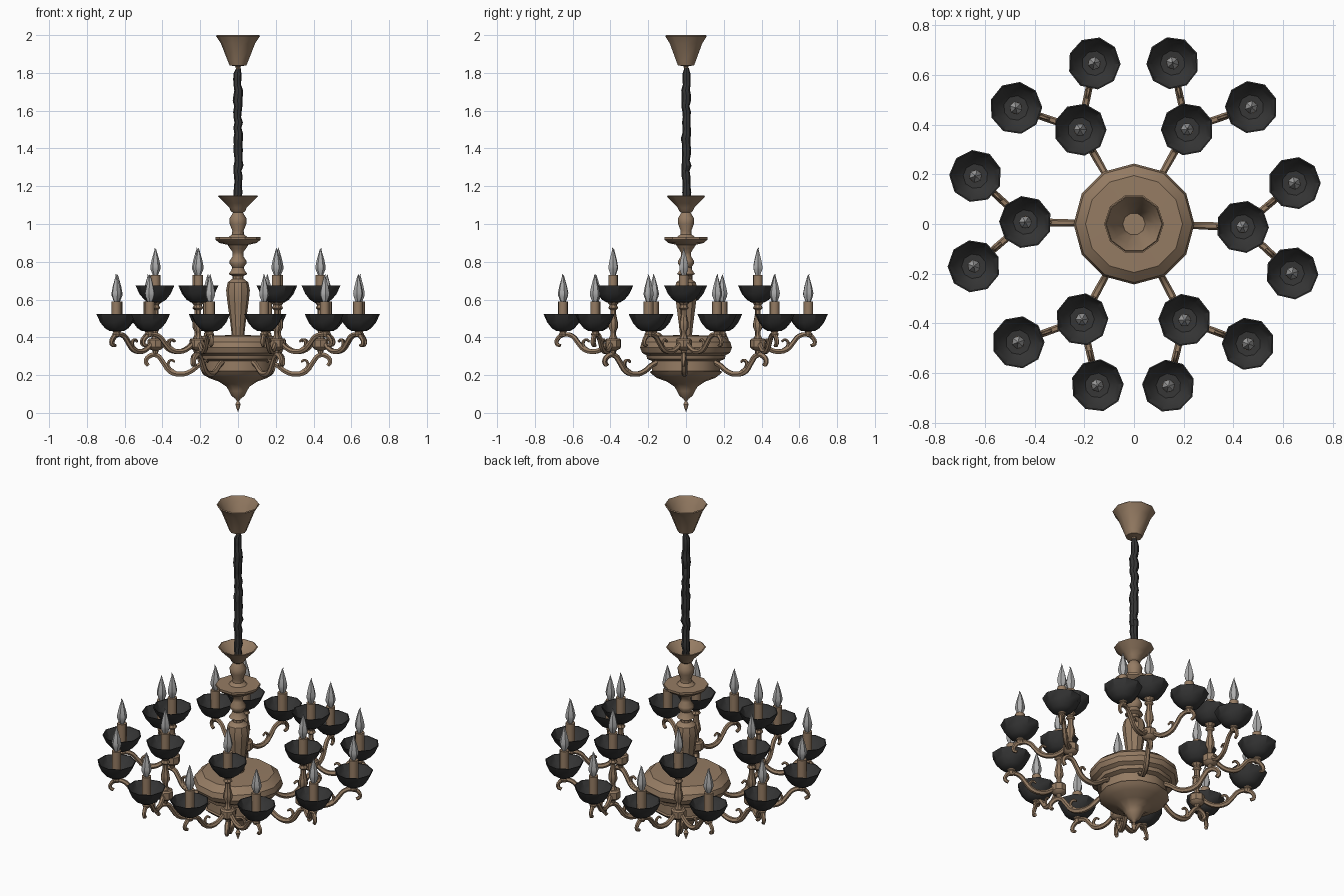
import bpy, bmesh, math, random
from mathutils import Vector, Matrix

if "Cube" in bpy.data.objects:
    bpy.data.objects.remove(bpy.data.objects["Cube"])

random.seed(4)


def material(name, rgb):
    m = bpy.data.materials.new(name)
    m.diffuse_color = (*rgb, 1)
    m.use_nodes = True
    m.node_tree.nodes["Principled BSDF"].inputs["Base Color"].default_value = m.diffuse_color
    return m


BRONZE = material("bronze", (0.30, 0.20, 0.125))
BLACK = material("black metal", (0.036, 0.036, 0.036))
GLASS = material("frosted glass", (0.42, 0.42, 0.42))


def finish(ob, mat, angle=35):
    ob.data.materials.clear()
    ob.data.materials.append(mat)
    bpy.ops.object.select_all(action='DESELECT')
    ob.select_set(True)
    bpy.context.view_layer.objects.active = ob
    bpy.ops.object.shade_smooth_by_angle(angle=math.radians(angle))
    return ob


def lathe(name, profile, sides, mat, wobble=0.0, bend=0.0, angle=35):
    """Revolve (radius, z) points; wobble jitters rings, bend shifts the last ring."""
    bm = bmesh.new()
    rings = []
    for i, (r, z) in enumerate(profile):
        dx, dy = random.uniform(-wobble, wobble), random.uniform(-wobble, wobble)
        dx += bend if i == len(profile) - 1 else 0
        if r == 0:
            rings.append([bm.verts.new((dx, dy, z))] * sides)
            continue
        rings.append([bm.verts.new((dx + r * math.cos(a), dy + r * math.sin(a), z))
                      for a in (2 * math.pi * k / sides for k in range(sides))])
    for lo, hi in zip(rings, rings[1:]):
        for k in range(sides):
            j = (k + 1) % sides
            quad = list(dict.fromkeys((lo[k], lo[j], hi[j], hi[k])))
            if len(quad) > 2:
                bm.faces.new(quad)
    bmesh.ops.recalc_face_normals(bm, faces=bm.faces)
    me = bpy.data.meshes.new(name)
    bm.to_mesh(me)
    bm.free()
    ob = bpy.data.objects.new(name, me)
    bpy.context.collection.objects.link(ob)
    return finish(ob, mat, angle)


def scroll(name, points, radius):
    """Tube through (distance, z, thickness) points in the xz plane."""
    cu = bpy.data.curves.new(name, 'CURVE')
    cu.dimensions = '3D'
    cu.bevel_depth = radius
    cu.bevel_resolution = 1
    cu.resolution_u = 3
    cu.use_fill_caps = True
    sp = cu.splines.new('BEZIER')
    sp.bezier_points.add(len(points) - 1)
    for p, (d, z, t) in zip(sp.bezier_points, points):
        p.co = (d, 0, z)
        p.radius = t
        p.handle_left_type = p.handle_right_type = 'AUTO'
    ob = bpy.data.objects.new(name, cu)
    bpy.context.collection.objects.link(ob)
    bpy.ops.object.select_all(action='DESELECT')
    ob.select_set(True)
    bpy.context.view_layer.objects.active = ob
    bpy.ops.object.convert(target='MESH')
    return finish(bpy.context.object, BRONZE, 50)


# Central bowl with drop finial
lathe("bowl", [(0, 0.005), (0.008, 0.025), (0.014, 0.045), (0.006, 0.062), (0.014, 0.075),
               (0.035, 0.09), (0.047, 0.115), (0.062, 0.14), (0.10, 0.165), (0.155, 0.185),
               (0.18, 0.205), (0.192, 0.218), (0.18, 0.222), (0.18, 0.275), (0.205, 0.285),
               (0.21, 0.305), (0.232, 0.318), (0.243, 0.345), (0.235, 0.375),
               (0.195, 0.408), (0.03, 0.412)], 12, BRONZE)

# Turned column, drip tray and open cup
lathe("column", [(0.033, 0.41), (0.04, 0.47), (0.058, 0.60), (0.063, 0.65), (0.055, 0.69),
                 (0.03, 0.71), (0.03, 0.725), (0.05, 0.735), (0.035, 0.755), (0.03, 0.77),
                 (0.044, 0.79), (0.044, 0.805), (0.028, 0.83), (0.028, 0.85), (0.042, 0.87),
                 (0.055, 0.89), (0.10, 0.90), (0.12, 0.918), (0.12, 0.93), (0.05, 0.93),
                 (0.032, 0.945), (0.03, 0.965), (0.044, 1.0), (0.045, 1.03), (0.026, 1.06),
                 (0.038, 1.068), (0.045, 1.085), (0.07, 1.11), (0.108, 1.148),
                 (0.102, 1.15), (0.065, 1.115), (0.0, 1.085)], 10, BRONZE)

# Wrinkled chain sleeve
lathe("chain_sleeve", [(0.016, 1.085)] +
      [(random.uniform(0.02, 0.026), 1.11 + 0.0285 * i) for i in range(25)] +
      [(0.012, 1.825)], 8, BLACK, wobble=0.004)

# Ceiling canopy, open on top
lathe("ceiling_canopy", [(0.008, 1.81), (0.014, 1.835), (0.045, 1.84), (0.055, 1.865),
                         (0.09, 1.955), (0.116, 1.995), (0.112, 2.0), (0.086, 1.957),
                         (0.045, 1.85), (0, 1.85)], 10, BRONZE)

# Master parts of a light, origin at the cup bottom
cup = lathe("cup", [(0, 0), (0.035, 0.0), (0.06, 0.015), (0.085, 0.045), (0.106, 0.09),
                    (0.101, 0.09), (0.08, 0.05), (0.05, 0.022), (0, 0.018)], 9, BLACK)
upper_candle = lathe("upper_candle", [(0.026, 0.015), (0.026, 0.145), (0, 0.145)], 8, BRONZE, angle=50)
lower_candle = lathe("lower_candle", [(0.026, 0.015), (0.026, 0.157), (0, 0.157)], 8, BRONZE, angle=50)
bulb = lathe("bulb", [(0.014, 0), (0.026, 0.03), (0.027, 0.045), (0.020, 0.08),
                      (0.010, 0.115), (0.004, 0.135), (0, 0.147)], 6, GLASS, bend=0.007)

# Master parts of an arm: hub with drop, baluster, short stem, scrolls
hub = lathe("hub", [(0, 0.29), (0.012, 0.31), (0.016, 0.33), (0.034, 0.338), (0.042, 0.348),
                    (0.042, 0.385), (0.034, 0.394), (0, 0.396)], 8, BRONZE)
post = lathe("post", [(0.026, 0.39), (0.015, 0.41), (0.014, 0.43), (0.026, 0.455), (0.024, 0.48),
                      (0.015, 0.52), (0.015, 0.545), (0.026, 0.555), (0.018, 0.57),
                      (0.034, 0.59)], 8, BRONZE)
stem = lathe("stem", [(0.018, 0.405), (0.022, 0.418), (0.015, 0.428), (0.034, 0.443)], 8, BRONZE)
arm = scroll("arm", [(0.17, 0.27, 1), (0.21, 0.25, 1), (0.25, 0.22, 1), (0.30, 0.205, 1.1),
                     (0.36, 0.22, 1.1), (0.395, 0.265, 1), (0.43, 0.305, 1), (0.47, 0.30, 1),
                     (0.488, 0.27, 0.9), (0.475, 0.25, 0.8)], 0.014)
arm_leaf = scroll("arm_leaf", [(0.33, 0.21, 1), (0.37, 0.25, 0.9), (0.355, 0.28, 0.7),
                               (0.335, 0.27, 0.6)], 0.011)
branch = scroll("branch", [(0.03, 0.365, 1), (0.06, 0.34, 1), (0.10, 0.325, 1.1),
                           (0.155, 0.335, 1.1), (0.19, 0.37, 1), (0.22, 0.405, 1),
                           (0.265, 0.415, 1), (0.30, 0.395, 0.9), (0.307, 0.365, 0.8),
                           (0.288, 0.355, 0.7)], 0.013)
branch_leaf = scroll("branch_leaf", [(0.13, 0.328, 1), (0.165, 0.36, 0.9), (0.15, 0.388, 0.7),
                                     (0.13, 0.378, 0.6)], 0.010)
masters = [cup, upper_candle, lower_candle, bulb, hub, post, stem, arm, arm_leaf, branch, branch_leaf]


def place(master, x, y, z=0.0, turn=0.0):
    ob = bpy.data.objects.new(master.name, master.data)
    ob.matrix_world = Matrix.Translation((x, y, z)) @ Matrix.Rotation(turn, 4, 'Z')
    bpy.context.collection.objects.link(ob)


def polar(r, a):
    return Vector((r * math.cos(a), r * math.sin(a)))


def light(pos, z, candle, candle_top, turn):
    place(cup, *pos, z, turn)
    place(candle, *pos, z, turn)
    place(bulb, *pos, z + candle_top, turn)


# Six arms, each with one raised light and two branch lights
for degrees in (-1.5, 60.7, 119.7, 179.0, 241.4, 297.8):
    a = math.radians(degrees)
    centre = polar(0.437, a)
    place(arm, 0, 0, 0, a)
    place(arm_leaf, 0, 0, 0, a)
    place(hub, *centre, 0, a)
    place(post, *centre, 0, a)
    light(centre, 0.585, upper_candle, 0.145, a)
    for side in (-1, 1):
        tip = polar(0.666, a + side * math.radians(15.8))
        out = tip - centre
        turn = math.atan2(out.y, out.x)
        place(branch, *centre, 0, turn)
        place(branch_leaf, *centre, 0, turn)
        place(stem, *tip, 0, turn)
        light(tip, 0.433, lower_candle, 0.157, turn)

# Only the placed copies remain
for m in masters:
    bpy.data.objects.remove(m)
